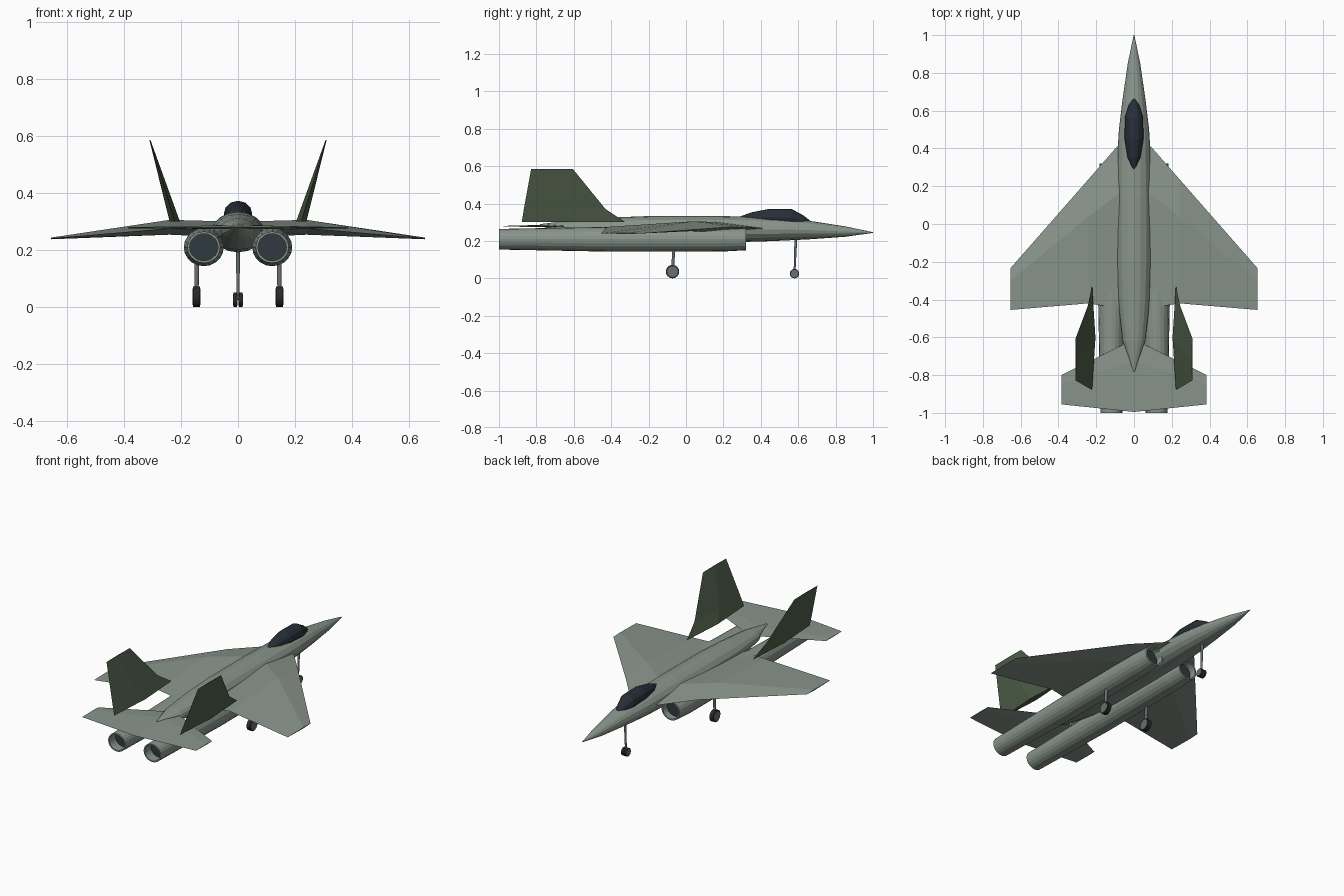
import bpy, bmesh, math
from mathutils import Vector

if "Cube" in bpy.data.objects:
    bpy.data.objects.remove(bpy.data.objects["Cube"], do_unlink=True)


def material(name, rgb):
    m = bpy.data.materials.new(name)
    m.use_nodes = True
    m.diffuse_color = (*rgb, 1)
    m.node_tree.nodes["Principled BSDF"].inputs["Base Color"].default_value = (*rgb, 1)
    return m


GREY = material("grey green", (0.25, 0.30, 0.26))
GREEN = material("dark green", (0.08, 0.115, 0.07))
GLASS = material("dark glass", (0.02, 0.028, 0.04))
METAL = material("gear metal", (0.14, 0.16, 0.17))
RUBBER = material("tyre black", (0.02, 0.023, 0.027))
SHADE = material("duct dark", (0.03, 0.04, 0.05))


def loft(name, rings, mat, caps=True, closed=False):
    """Skin a row of equal-length point rings."""
    bm = bmesh.new()
    rows = [[bm.verts.new(p) for p in ring] for ring in rings]
    pairs = list(zip(rows, rows[1:]))
    if closed:
        pairs.append((rows[-1], rows[0]))
    for a, b in pairs:
        n = len(a)
        for i in range(n):
            j = (i + 1) % n
            bm.faces.new((a[i], a[j], b[j], b[i]))
    if caps and not closed:
        bm.faces.new(rows[0])
        bm.faces.new(rows[-1])
    bmesh.ops.recalc_face_normals(bm, faces=bm.faces)
    mesh = bpy.data.meshes.new(name)
    bm.to_mesh(mesh)
    bm.free()
    mesh.materials.append(mat)
    ob = bpy.data.objects.new(name, mesh)
    bpy.context.collection.objects.link(ob)
    return ob


def oval(y, rx, top, bottom, x=0, n=16):
    cz, rz = (top + bottom) / 2, (top - bottom) / 2
    angles = [math.tau * i / n for i in range(n)]
    return [(x + rx * math.cos(a), y, cz + rz * math.sin(a)) for a in angles]


def rod(name, start, end, r1, r2, mat, n=12):
    start, end = Vector(start), Vector(end)
    axis = (end - start).normalized()
    u = axis.orthogonal().normalized()
    v = axis.cross(u)
    rings = []
    for p, r in ((start, r1), (end, r2)):
        rings.append([p + r * (math.cos(math.tau * i / n) * u + math.sin(math.tau * i / n) * v)
                      for i in range(n)])
    return loft(name, rings, mat)


def blade(x, front, back, z, up, down, peak=0.3):
    """Diamond section of a wing, thickest at the given share of the chord."""
    mid = front + (back - front) * peak
    return [(x, front, z), (x, mid, z + up), (x, back, z), (x, mid, z - down)]


def both_sides(sections):
    right = [blade(-s[0], *s[1:]) for s in reversed(sections) if s[0] > 0]
    return right + [blade(*s) for s in sections]


# Fuselage: y, half width, top, bottom
body = [(1, .002, .247, .243), (.85, .033, .278, .222), (.65, .062, .309, .208),
        (.5, .08, .322, .201), (.4, .086, .328, .197), (.15, .092, .334, .191),
        (-.2, .092, .333, .191), (-.4, .084, .325, .2), (-.62, .06, .31, .235),
        (-.78, .004, .29, .28)]
loft("fuselage", [oval(*s) for s in body], GREY)

# Canopy
glass = [(.282, .004, .328, .31), (.35, .034, .353, .29), (.45, .05, .372, .28),
         (.565, .048, .371, .275), (.63, .028, .335, .275), (.665, .004, .307, .29)]
loft("canopy", [oval(*s, n=12) for s in glass], GLASS)

# Wing and tailplane, each one piece across the body
loft("wing", both_sides([(0, .44, -.46, .268, .03, .02), (.09, .41, -.445, .268, .033, .022),
                         (.24, .238, -.42, .275, .03, .022),
                         (.655, -.235, -.455, .24, .003, .003)]), GREY)
loft("tailplane", both_sides([(0, -.61, -.995, .28, .007, .007),
                              (.385, -.8, -.955, .277, .002, .002)]), GREY)


# Tail fins: lean outward, sections thin towards the tip
def fin_section(side, z, front, back, thick):
    x = .222 + (z - .3) * .305
    mid = (front + back) / 2
    return [(side * x, front, z), (side * (x + thick), mid, z),
            (side * x, back, z), (side * (x - thick), mid, z)]


for side, label in ((1, "left"), (-1, "right")):
    loft(label + "_fin", [fin_section(side, .3, -.325, -.878, .018),
                          fin_section(side, .37, -.43, -.867, .014),
                          fin_section(side, .585, -.605, -.828, .002)], GREEN)

    # Engine tube: outer skin from tail to intake, then back through the duct
    tube = [(-1, .058), (-.6, .066), (-.4, .07), (.2, .069), (.32, .062),
            (.32, .053), (.2, .05), (-.9, .05), (-1, .05)]
    cx, cz = side * .12, .209
    loft(label + "_engine", [oval(y, r, cz + r * .95, cz - r * .95, cx, 20) for y, r in tube],
         GREY, closed=True)
    for part, y in (("exhaust", -.94), ("intake", .27)):
        rod(f"{label}_{part}_disc", (cx, y, cz), (cx, y + .01, cz), .052, .052, SHADE, 20)


# Landing gear
def wheel(name, x, y, r, width):
    half = width / 2
    rod(name + "_tyre", (x - half, y, r), (x + half, y, r), r, r, RUBBER, 16)
    rod(name + "_hub", (x - half - .002, y, r), (x + half + .002, y, r), r * .8, r * .8, METAL, 16)


for side, label in ((1, "left"), (-1, "right")):
    wheel(label + "_main_wheel", side * .145, -.072, .036, .024)
    rod(label + "_main_strut", (side * .145, -.072, .036), (side * .145, -.065, .17),
        .007, .009, METAL)
    wheel(label + "_nose_wheel", side * .01, .58, .025, .012)
rod("nose_strut", (0, .58, .025), (0, .588, .23), .005, .008, METAL)
